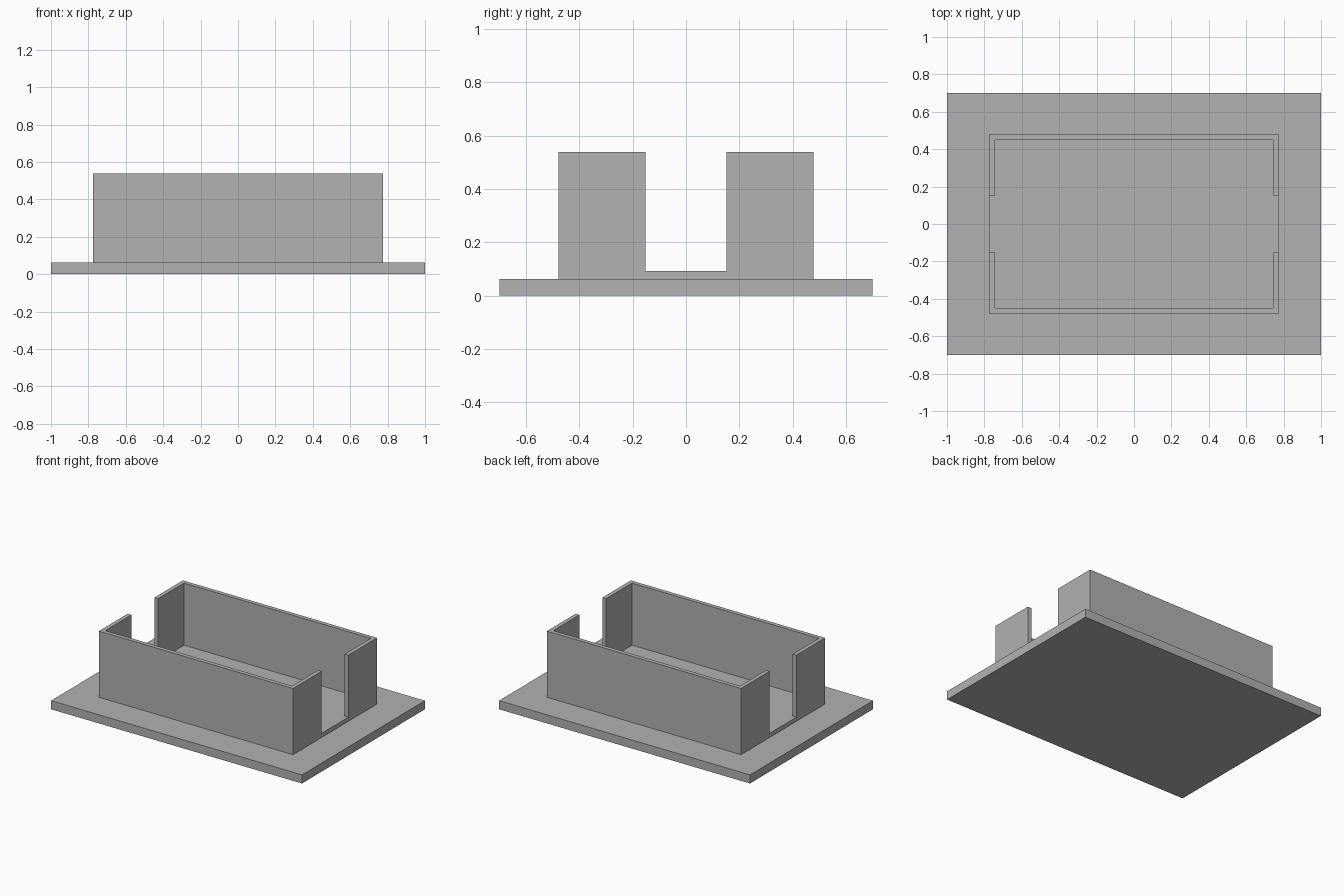
import bpy
import bmesh

default = bpy.data.objects.get("Cube")
if default:
    bpy.data.objects.remove(default, do_unlink=True)

# Single grey material
grey = bpy.data.materials.new("plain_grey")
grey.use_nodes = True
colour = (0.445, 0.445, 0.445, 1)
grey.diffuse_color = colour
grey.node_tree.nodes["Principled BSDF"].inputs["Base Color"].default_value = colour


def prism(name, outline, z0, z1):
    """Extrude a counter-clockwise xy outline from z0 to z1."""
    bm = bmesh.new()
    base = bm.faces.new([bm.verts.new((x, y, z0)) for x, y in outline])
    top = bmesh.ops.extrude_face_region(bm, geom=[base])["geom"]
    bmesh.ops.translate(bm, vec=(0, 0, z1 - z0),
                        verts=[v for v in top if isinstance(v, bmesh.types.BMVert)])
    bmesh.ops.recalc_face_normals(bm, faces=bm.faces)
    mesh = bpy.data.meshes.new(name)
    bm.to_mesh(mesh)
    bm.free()
    mesh.materials.append(grey)
    obj = bpy.data.objects.new(name, mesh)
    bpy.context.collection.objects.link(obj)
    return obj


def rect(x, y):
    return [(-x, -y), (x, -y), (x, y), (-x, y)]


# Main dimensions
HALF_X, HALF_Y = 0.774, 0.478
WALL = 0.03
SLOT = 0.152
PLATE_TOP, FLOOR_TOP, RIM = 0.062, 0.092, 0.539

# Flat base plate and the tray standing on it
prism("base_plate", rect(1, 0.7), 0, PLATE_TOP)
tray = prism("tray_walls", rect(HALF_X, HALF_Y), PLATE_TOP, RIM)

# Cross-shaped cutter: the cavity plus a slot through both end walls
ix, iy, ox = HALF_X - WALL, HALF_Y - WALL, HALF_X + 0.1
right = [(ix, -iy), (ix, -SLOT), (ox, -SLOT), (ox, SLOT), (ix, SLOT), (ix, iy)]
left = [(-x, -y) for x, y in right]
cutter = prism("cavity_cutter", right + left, FLOOR_TOP, RIM + 0.1)
cutter.hide_render = True

cut = tray.modifiers.new("cavity", 'BOOLEAN')
cut.operation = 'DIFFERENCE'
cut.solver = 'EXACT'
cut.object = cutter

# Bake the cut and drop the cutter
graph = bpy.context.evaluated_depsgraph_get()
result = bpy.data.meshes.new_from_object(tray.evaluated_get(graph))
tray.modifiers.clear()
tray.data = result
bpy.data.objects.remove(cutter, do_unlink=True)
